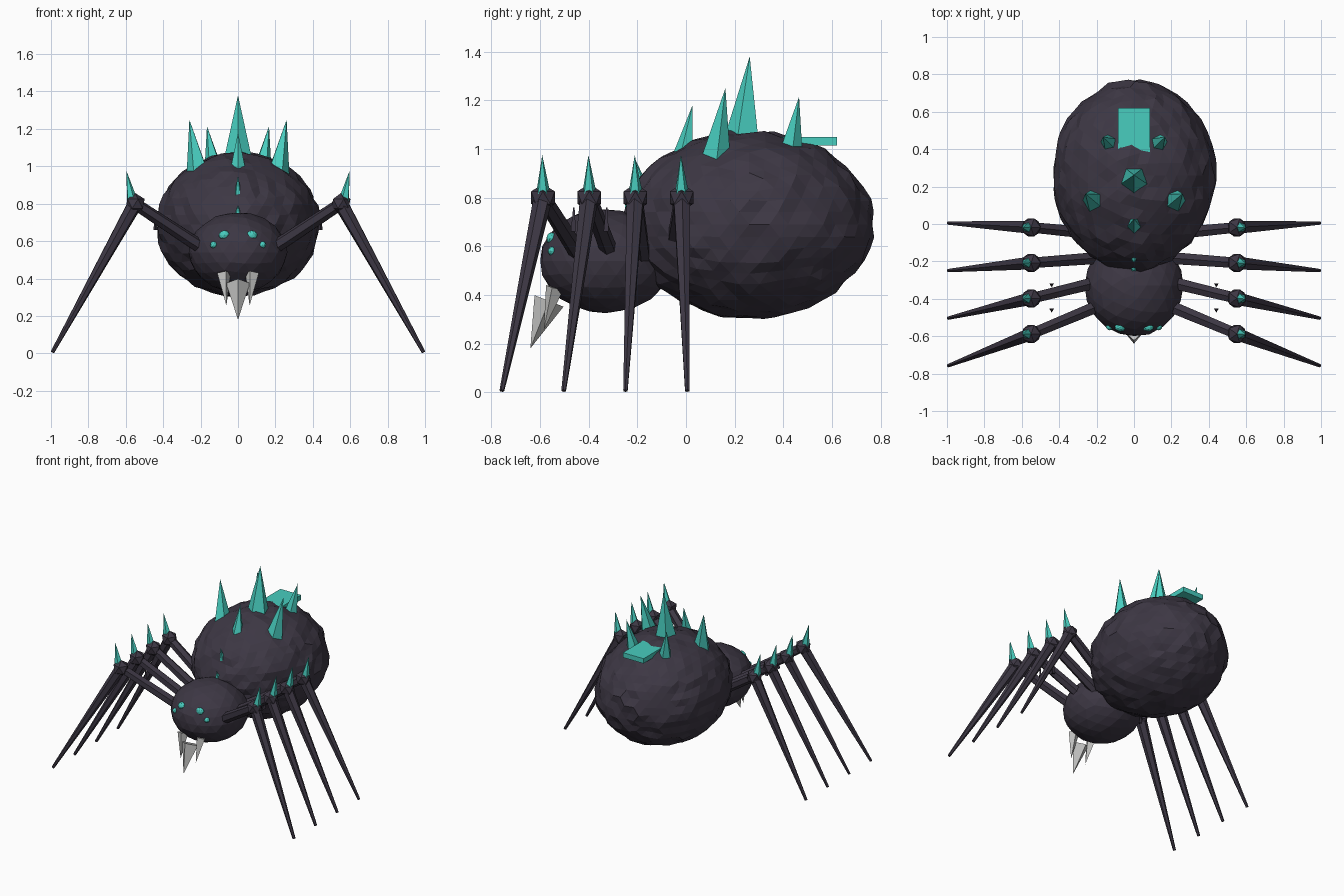
import bpy, bmesh, math, random
from mathutils import Vector, Matrix

if "Cube" in bpy.data.objects:
    bpy.data.objects.remove(bpy.data.objects["Cube"])

random.seed(7)


def material(name, rgb):
    m = bpy.data.materials.new(name)
    m.diffuse_color = (*rgb, 1)
    m.use_nodes = True
    m.node_tree.nodes["Principled BSDF"].inputs["Base Color"].default_value = m.diffuse_color
    return m


SHELL = material("dark shell", (0.046, 0.038, 0.057))
CRYSTAL = material("teal crystal", (0.065, 0.61, 0.52))
BONE = material("grey bone", (0.58, 0.58, 0.57))


def finish(bm, name, mat):
    bmesh.ops.recalc_face_normals(bm, faces=bm.faces)
    me = bpy.data.meshes.new(name)
    bm.to_mesh(me)
    bm.free()
    me.materials.append(mat)
    ob = bpy.data.objects.new(name, me)
    bpy.context.collection.objects.link(ob)
    return ob


def blob(name, centre, radii, subdiv, rough, mat):
    """Faceted ellipsoid with uneven surface."""
    bm = bmesh.new()
    bmesh.ops.create_icosphere(bm, subdivisions=subdiv, radius=1)
    for v in bm.verts:
        v.co *= 1 + random.uniform(-rough, rough)
        v.co = Vector(centre) + Vector(a * b for a, b in zip(v.co, radii))
    return finish(bm, name, mat)


def taper(name, a, b, r1, r2, sides, mat):
    """Tapered prism or spike from a to b."""
    a, b = Vector(a), Vector(b)
    d = b - a
    bm = bmesh.new()
    rot = d.to_track_quat('Z', 'Y').to_matrix().to_4x4()
    bmesh.ops.create_cone(bm, cap_ends=True, segments=sides, radius1=r1, radius2=r2,
                          depth=d.length, matrix=Matrix.Translation((a + b) / 2) @ rot)
    bmesh.ops.remove_doubles(bm, verts=bm.verts, dist=1e-5)
    return finish(bm, name, mat)


# Body
blob("abdomen", (0, 0.26, 0.69), (0.435, 0.51, 0.383), 4, 0.025, SHELL)
blob("head", (0, -0.33, 0.54), (0.262, 0.272, 0.213), 3, 0.012, SHELL)

# Crystal plate and spikes along the back
bm = bmesh.new()
bmesh.ops.create_cube(bm, size=1, matrix=Matrix.Translation((0, 0.43, 1.032))
                      @ Matrix.Diagonal((0.17, 0.38, 0.036, 1)))
finish(bm, "back_plate", CRYSTAL)
taper("main_spike", (0, 0.235, 1.04), (0, 0.262, 1.38), 0.078, 0, 5, CRYSTAL)
taper("front_spike", (0, -0.01, 0.97), (0, 0.027, 1.18), 0.045, 0, 5, CRYSTAL)
taper("brow_spike", (0, -0.175, 0.83), (0, -0.205, 0.95), 0.025, 0, 5, CRYSTAL)
taper("neck_spike", (0, -0.235, 0.74), (0, -0.25, 0.79), 0.02, 0, 5, CRYSTAL)

# Paired parts
for s, side in ((-1, "left"), (1, "right")):
    taper(f"{side}_shoulder_spike", (s * 0.212, 0.122, 0.96), (s * 0.26, 0.162, 1.25),
          0.064, 0, 5, CRYSTAL)
    taper(f"{side}_rear_spike", (s * 0.13, 0.43, 0.99), (s * 0.166, 0.465, 1.215),
          0.05, 0, 5, CRYSTAL)
    blob(f"{side}_inner_eye", (s * 0.074, -0.552, 0.632), (0.03, 0.022, 0.025), 2, 0.05, CRYSTAL)
    blob(f"{side}_outer_eye", (s * 0.13, -0.55, 0.58), (0.02, 0.018, 0.019), 2, 0.05, CRYSTAL)
    taper(f"{side}_fang", (s * 0.075, -0.54, 0.43), (s * 0.062, -0.585, 0.255),
          0.038, 0, 4, BONE)
    # Fine bristles between the front legs
    for y in (-0.325, -0.46):
        taper(f"{side}_bristle", (s * 0.44, y, 0.66), (s * 0.44, y, 0.76), 0.014, 0.004, 3, SHELL)
    # Legs, front to back
    for i in range(4):
        knee = Vector((s * 0.55, -0.588 + 0.19 * i, 0.80))
        hip = Vector((s * 0.17, -0.43 + 0.125 * i, 0.55))
        foot = Vector((s * 0.992, -0.757 + 0.254 * i, 0.006))
        taper(f"{side}_upper_leg_{i + 1}", hip, knee, 0.037, 0.032, 6, SHELL)
        taper(f"{side}_lower_leg_{i + 1}", knee, foot, 0.039, 0.01, 6, SHELL)
        blob(f"{side}_knee_{i + 1}", knee, (0.057,) * 3, 1, 0.0, SHELL)
        taper(f"{side}_knee_spike_{i + 1}", knee + Vector((s * 0.018, 0, 0.02)),
              knee + Vector((s * 0.046, -0.003, 0.175)), 0.03, 0, 5, CRYSTAL)

taper("centre_fang", (0, -0.563, 0.375), (0, -0.64, 0.18), 0.064, 0, 4, BONE)
